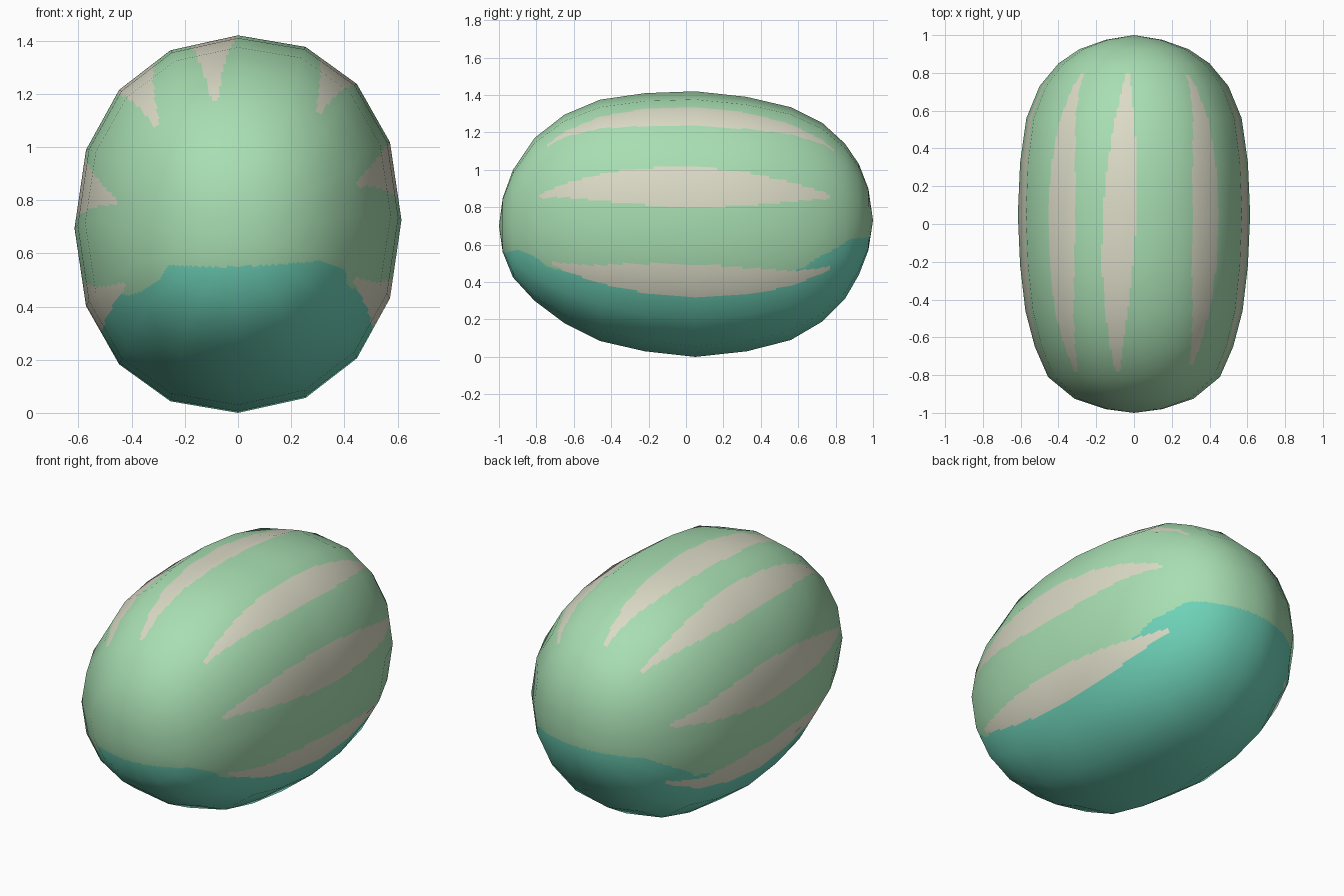
import bpy, bmesh, math
from mathutils import Vector

if "Cube" in bpy.data.objects:
    bpy.data.objects.remove(bpy.data.objects["Cube"])

def material(name, rgb):
    lin = [((c / 255 + 0.055) / 1.055) ** 2.4 for c in rgb]
    m = bpy.data.materials.new(name)
    m.diffuse_color = (*lin, 1)
    m.use_nodes = True
    m.node_tree.nodes["Principled BSDF"].inputs["Base Color"].default_value = m.diffuse_color
    return m

mats = [material("light_green", (168, 222, 178)),
        material("pale_stripe", (220, 219, 199)),
        material("teal_underside", (111, 211, 185))]

# Lengthwise profile: y, top z, bottom z, half width
PROFILE = [(-1, .70, .70, 0), (-.98, .85, .56, .15), (-.925, 1.0, .425, .315),
           (-.81, 1.17, .30, .455), (-.65, 1.295, .18, .525), (-.46, 1.375, .085, .575),
           (-.22, 1.41, .03, .603), (.05, 1.42, 0, .615), (.325, 1.39, .03, .603),
           (.56, 1.335, .09, .57), (.73, 1.25, .19, .50), (.85, 1.14, .31, .40),
           (.925, 1.03, .44, .29), (.975, .90, .57, .15), (1, .73, .73, 0)]
SIDES, SUB_U, SUB_V = 16, 20, 12
N = SIDES * SUB_U

def spow(v, p):
    return math.copysign(abs(v) ** p, v)

def section(deg):
    """Slightly squared 16-sided cross-section, straight between corners."""
    step = 360 / SIDES
    k = math.floor(deg / step + 1e-9)
    t = deg / step - k
    def corner(i):
        a = math.radians(i * step)
        return Vector((spow(math.cos(a), .92), spow(math.sin(a), .92)))
    return corner(k).lerp(corner(k + 1), t)

def interp(table, v):
    for a, b in zip(table, table[1:]):
        if v <= b[0]:
            t = (v - a[0]) / (b[0] - a[0])
            return [p + (q - p) * t for p, q in zip(a, b)]
    return list(table[-1])

# Stripes: angle at middle, front drift, end bend, half width, y start, y end
STRIPES = [(97, -4, 0, 6.6, -.79, .80), (53, 0, -1, 7, -.75, .79), (14, 0, -1, 7, -.785, .77),
           (-26, -1, -5, 6.8, -.72, .77), (128, -2, 0, 7.2, -.79, .80),
           (168.5, -2, 3, 7, -.78, .78), (204.5, 0, 7, 6.8, -.74, .77)]

# Height of the teal edge along y on each side
MIDDLE = [(-.65, .46), (-.3, .42), (0, .40), (.4, .43), (.64, .48), (.67, .51),
          (.8, .58), (.88, .63), (1, .64)]
TEAL_RIGHT = [(-1, .545), (-.9, .575), (-.8, .53), (-.74, .48)] + MIDDLE
TEAL_LEFT = [(-1, .545), (-.93, .555), (-.88, .50), (-.8, .455), (-.72, .44)] + MIDDLE

def colour(deg, c):
    for a, drift, bend, half, y0, y1 in STRIPES:
        if y0 < c.y < y1:
            t = (2 * c.y - y0 - y1) / (y1 - y0)
            d = (deg - (a + drift * c.y + bend * c.y ** 2) + 180) % 360 - 180
            if abs(d) < half * (1 - t * t) + 1.3:
                return 1
    edge = interp(TEAL_RIGHT if c.x > 0 else TEAL_LEFT, c.y)[1]
    return 2 if c.z < edge else 0

# Melon body: fine grid over the faceted shape so colours can be cut cleanly
ring = [section(360 * i / N) for i in range(N)]
bm = bmesh.new()
rows, normals = [], []
total = (len(PROFILE) - 1) * SUB_V
for j in range(total + 1):
    k = min(j // SUB_V, len(PROFILE) - 2)
    t = j / SUB_V - k
    y, top, bot, w = [p + (q - p) * t for p, q in zip(PROFILE[k], PROFILE[k + 1])]
    zc, r = (top + bot) / 2, (top - bot) / 2
    row = []
    for i in range(1 if j in (0, total) else N):
        cx, cz = ring[i]
        x = cx * w
        row.append(bm.verts.new((x, y, zc + cz * r + .025 * x)))
        if len(ring) and j in (0, total):
            n = Vector((0, math.copysign(1, y), 0))
        else:
            a = math.radians(360 * i / N)
            ux, uz = spow(math.cos(a), .92) * w / .615, spow(math.sin(a), .92) * r / .71
            n = Vector((spow(ux, 1.2) / .615, spow(y, 1.3), spow(uz, 1.2) / .71))
        normals.append(n.normalized())
    rows.append(row)

for j in range(total):
    lo, hi = rows[j], rows[j + 1]
    for i in range(N):
        n = (i + 1) % N
        if len(lo) == 1:
            vs = (lo[0], hi[i], hi[n])
        elif len(hi) == 1:
            vs = (lo[n], lo[i], hi[0])
        else:
            vs = (lo[n], lo[i], hi[i], hi[n])
        f = bm.faces.new(vs)
        f.smooth = True
        f.material_index = colour(360 * (i + .5) / N, f.calc_center_median())
bmesh.ops.recalc_face_normals(bm, faces=bm.faces)

mesh = bpy.data.meshes.new("melon_body")
bm.to_mesh(mesh)
bm.free()
for m in mats:
    mesh.materials.append(m)
# Smooth shading across the coarse facets
mesh.normals_split_custom_set_from_vertices(normals)
body = bpy.data.objects.new("melon_body", mesh)
bpy.context.collection.objects.link(body)
